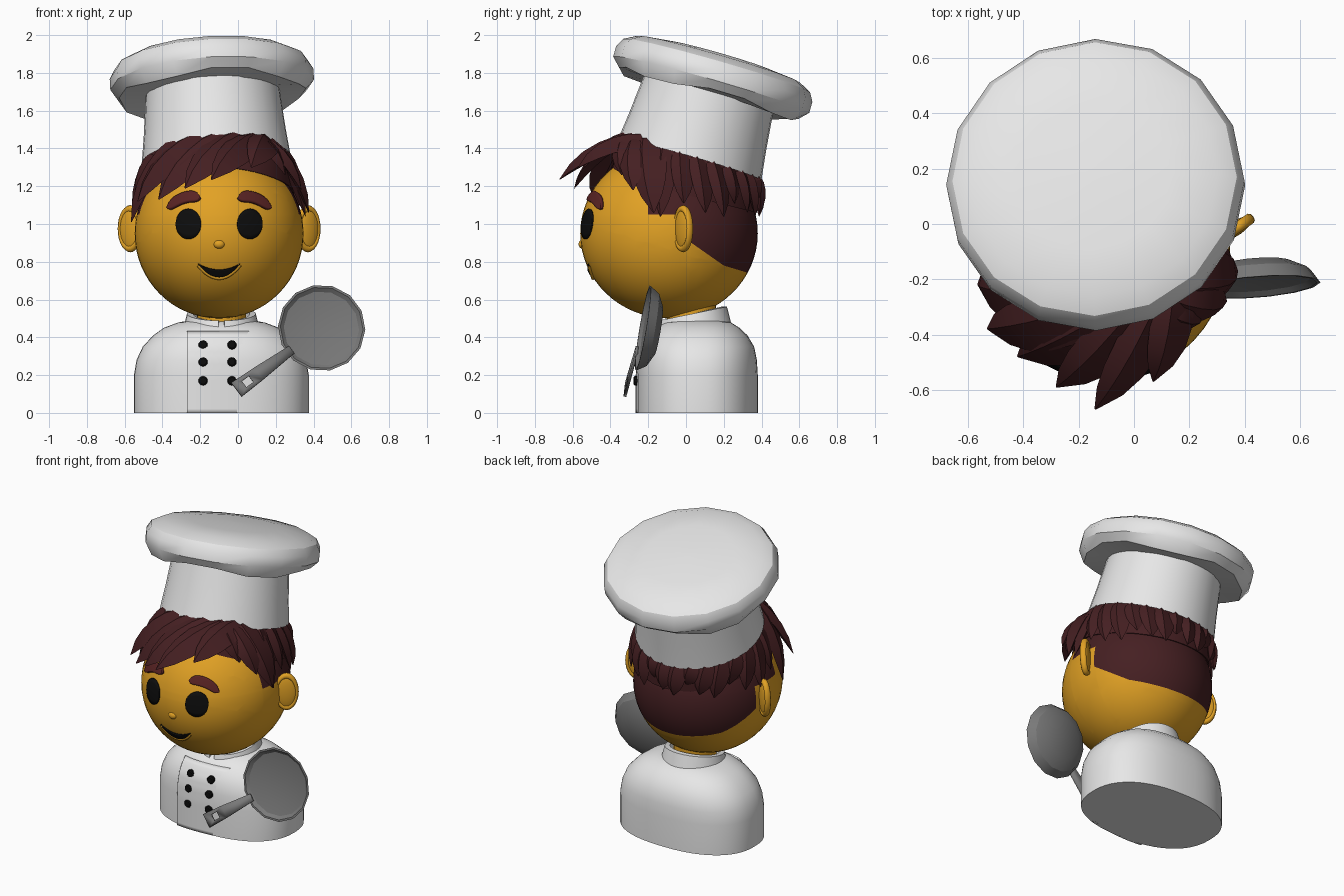
import bpy, bmesh
from math import sin, cos, pi, radians, sqrt, copysign
from mathutils import Vector, Matrix

if "Cube" in bpy.data.objects:
    bpy.data.objects.remove(bpy.data.objects["Cube"])


def material(name, rgb):
    m = bpy.data.materials.new(name)
    m.use_nodes = True
    m.diffuse_color = (*rgb, 1)
    m.node_tree.nodes["Principled BSDF"].inputs["Base Color"].default_value = (*rgb, 1)
    return m


SKIN = material("golden skin", (0.76, 0.36, 0.018))
WHITE = material("white cloth", (0.8, 0.8, 0.8))
HAIR = material("dark brown hair", (0.06, 0.014, 0.016))
BROW = material("red brown brow", (0.1, 0.017, 0.017))
BLACK = material("black", (0.004, 0.004, 0.004))
STEEL = material("grey metal", (0.19, 0.19, 0.19))


def finish(name, bm, mats, angle=35, matrix=None, solid=0):
    bmesh.ops.remove_doubles(bm, verts=bm.verts, dist=0.0001)
    bmesh.ops.recalc_face_normals(bm, faces=bm.faces)
    me = bpy.data.meshes.new(name)
    bm.to_mesh(me)
    bm.free()
    for m in mats:
        me.materials.append(m)
    me.shade_smooth()
    me.set_sharp_from_angle(angle=radians(angle))
    ob = bpy.data.objects.new(name, me)
    bpy.context.collection.objects.link(ob)
    if matrix:
        ob.matrix_world = matrix
    if solid:
        mod = ob.modifiers.new("thickness", "SOLIDIFY")
        mod.thickness, mod.offset = solid, 0
    return ob


def loft(bm, rings, closed=True, caps=True):
    rows = [[bm.verts.new(p) for p in r] for r in rings]
    n = len(rows[0])
    for a, b in zip(rows, rows[1:]):
        for i in range(n if closed else n - 1):
            j = (i + 1) % n
            bm.faces.new((a[i], a[j], b[j], b[i]))
    if caps:
        bm.faces.new(rows[0])
        bm.faces.new(rows[-1])


def lathe(name, profile, sides, mat, matrix, angle=35, caps=False):
    bm = bmesh.new()
    loft(bm, [[(r * sin(2 * pi * i / sides), -r * cos(2 * pi * i / sides), h)
               for i in range(sides)] for r, h in profile], caps=caps)
    return finish(name, bm, [mat], angle, matrix)


def ball(name, centre, size, mat, turn=0):
    bm = bmesh.new()
    bmesh.ops.create_uvsphere(bm, u_segments=20, v_segments=14, radius=1)
    mx = Matrix.Translation(centre) @ Matrix.Rotation(turn, 4, "Z") @ Matrix.Diagonal((*size, 1))
    return finish(name, bm, [mat], 60, mx)


# Head, with the cropped hair cut into its surface
HC, HR = Vector((-0.1, -0.09, 0.95)), Vector((0.447, 0.47, 0.45))
bm = bmesh.new()
bmesh.ops.create_uvsphere(bm, u_segments=48, v_segments=32, radius=1)
bmesh.ops.transform(bm, verts=bm.verts, matrix=Matrix.Translation(HC) @ Matrix.Diagonal((*HR, 1)))
for co, no in [((0, 0, 0.92), (0, 0.7, 1)), ((0, 0, 0.84), (0, 0.3, 1)), ((0, 0.02, 0), (0, 1, 0)),
               ((0, -0.2, 0), (0, 1, 0)), ((0, 0, 1.05), (0, 0, 1)), ((0, 0, 1.3), (0, 0, 1))]:
    bmesh.ops.bisect_plane(bm, geom=bm.verts[:] + bm.edges[:] + bm.faces[:], plane_co=co, plane_no=no)
for f in bm.faces:
    c = f.calc_center_median()
    nape = c.y > 0.02 and c.z > max(0.92 - 0.7 * c.y, 0.84 - 0.3 * c.y)
    f.material_index = int(nape or (c.y > -0.2 and c.z > 1.05) or c.z > 1.3)
finish("head", bm, [SKIN, HAIR], 60)


def head_y(x, z):
    d = 1 - ((x - HC.x) / HR.x) ** 2 - ((z - HC.z) / HR.z) ** 2
    return HC.y - HR.y * sqrt(max(d, 0))


# Thin sheets that follow a curved surface between a lower and an upper edge
def patch(name, x0, x1, low, high, surf, off, thick, mat, cols=16, rows=6):
    bm = bmesh.new()
    grid = []
    for i in range(cols + 1):
        t = (1 - cos(pi * i / cols)) / 2
        x = x0 + (x1 - x0) * t
        zs = [low(x, t) + (high(x, t) - low(x, t)) * j / rows for j in range(rows + 1)]
        grid.append([(x, surf(x, z) - off(t), z) for z in zs])
    loft(bm, grid, closed=False, caps=False)
    return finish(name, bm, [mat], 60, solid=thick)


def brow_mid(x):
    return 1.144 - 3.5 * (abs(x + 0.1) - 0.14) ** 2


def oval(t):
    return 0.08 * sqrt(max(1 - (2 * t - 1) ** 2, 0))


def brow_half(t):
    return 0.027 * (1 - (2 * t - 1) ** 6)


for side, s in (("left", 1), ("right", -1)):
    ex = -0.1 + 0.162 * s
    patch(side + "_eye", ex - 0.066, ex + 0.066, lambda x, t: 1 - oval(t), lambda x, t: 1 + oval(t),
          head_y, lambda t: 0.005, 0.009, BLACK)
    bx = -0.1 + 0.185 * s
    patch(side + "_eyebrow", bx - 0.088, bx + 0.088, lambda x, t: brow_mid(x) - brow_half(t),
          lambda x, t: brow_mid(x) + brow_half(t), head_y, lambda t: 0.008, 0.024, BROW)
    # Ear: flattened oval with a raised rim
    at = Vector((-0.1 + 0.47 * s, -0.015, 0.975))
    ball(side + "_ear", at, (0.068, 0.026, 0.115), SKIN, 0.6 * s)
    bpy.ops.mesh.primitive_torus_add(major_segments=28, minor_segments=8, major_radius=0.105, minor_radius=0.02)
    rim = bpy.context.object
    rim.name = side + "_ear_rim"
    rim.matrix_world = (Matrix.Translation(at) @ Matrix.Rotation(0.6 * s, 4, "Z")
                        @ Matrix.Diagonal((0.6, 1, 1, 1)) @ Matrix.Rotation(pi / 2, 4, "X"))
    rim.data.materials.append(SKIN)
    rim.data.shade_smooth()
ball("nose", (-0.1, -0.547, 0.893), (0.03, 0.022, 0.024), SKIN)


# Smiling mouth and the lip around it
def lip_top(x, t=0):
    return 0.757 + 2.6 * (x + 0.1) ** 2


def lip_low(x, t=0):
    return 0.72 + 5.6 * (x + 0.1) ** 2


MW = 0.111
patch("mouth", -0.1 - MW, -0.1 + MW, lip_low, lip_top, head_y, lambda t: 0.004, 0.009, BLACK)
cu = bpy.data.curves.new("lip", "CURVE")
cu.dimensions, cu.bevel_depth, cu.bevel_resolution = "3D", 0.01, 2
sp = cu.splines.new("POLY")
sp.points.add(16)
for i, p in enumerate(sp.points):
    x = -0.1 + MW * (i / 8 - 1)
    z = lip_low(x) - 0.006
    p.co = (x, head_y(x, z) - 0.002, z, 1)
cu.materials.append(SKIN)
bpy.context.collection.objects.link(bpy.data.objects.new("lip", cu))

# Hat: leaning band and a sixteen-sided puffed crown
HAT = (Matrix.Translation((-0.14, 0.15, 1.795)) @ Matrix.Rotation(radians(-16), 4, "X")
       @ Matrix.Rotation(radians(-3), 4, "Y"))
lathe("hat_band", [(0.36, -0.44), (0.395, -0.475), (0.376, -0.32), (0.355, -0.1)], 32, WHITE, HAT)
bm = bmesh.new()
crown = [(0.33, -0.115), (0.495, -0.12), (0.54, -0.06), (0.54, 0), (0.515, 0.045), (0.45, 0.08),
         (0.28, 0.1), (0.03, 0.108)]
loft(bm, [[(r * sin(pi * i / 8), -r * cos(pi * i / 8), h + (0.014 * (-1) ** (i // 2) if k == 1 else 0))
           for i in range(16)] for k, (r, h) in enumerate(crown)])
finish("hat_crown", bm, [WHITE], 32, HAT)


# Hair: filler under the hat, then faceted locks
def hat_rim(az, r=0.37, h=-0.455):
    return HAT @ Vector((r * sin(az), -r * cos(az), h))


def on_head(az, z, scale=1.0):
    k = sqrt(max(1 - ((z - HC.z) / HR.z) ** 2, 0)) * scale
    return Vector((HC.x + HR.x * k * sin(az), HC.y - HR.y * k * cos(az), z))


bm = bmesh.new()
turns = [2 * pi * i / 32 for i in range(32)]
loft(bm, [[hat_rim(a) for a in turns],
          [hat_rim(a, 0.385, -0.51) for a in turns],
          [on_head(a, 1.18 + 0.12 * cos(a), 1.02) for a in turns]])
finish("hair_filler", bm, [HAIR], 20)


def lock(bm, start, tip, width, thick=0.035, lift=0.08):
    mid = (start + tip) / 2
    mid += (mid - HC).normalized() * lift
    rings = []
    for i, w in enumerate((0.8, 1, 1, 0.9, 0.6, 0.04)):
        t = i / 5
        p = start * (1 - t) ** 2 + mid * 2 * t * (1 - t) + tip * t * t
        tan = ((mid - start) * (1 - t) + (tip - mid) * t).normalized()
        across = tan.cross(p - HC).normalized()
        out = across.cross(tan).normalized()
        rings.append([p + across * width * w, p + out * thick * w + across * width * w * 0.3,
                      p - across * width * w, p - out * thick * w])
    loft(bm, rings)


bm = bmesh.new()
fringe = [(46, 0.07, -0.57, 1.3, 0.085), (36, -0.14, -0.67, 1.235, 0.09), (20, -0.28, -0.59, 1.19, 0.1),
          (5, -0.42, -0.48, 1.13, 0.11), (-13, -0.53, -0.38, 1.12, 0.11), (-35, -0.565, -0.22, 1.01, 0.11),
          (32, 0.25, -0.34, 1.26, 0.08), (40, 0.335, -0.28, 1.18, 0.085), (50, 0.375, -0.17, 1.06, 0.095)]
for az, x, y, z, w in fringe:
    lock(bm, hat_rim(radians(az)), Vector((x, y, z)), w)
# Hanging locks around the sides and back
for i in range(17):
    a = radians(68 + 14 * i)
    z = (1.04, 1.11, 1.06)[i % 3]
    lock(bm, hat_rim(a, 0.365, -0.47), on_head(a + radians(18) * sin(a), z, 1.05), 0.062, 0.03, 0.03)
finish("hair_locks", bm, [HAIR], 20)

# Jacket body: rounded shoulders over an oval footprint
BX, BY, EXP = -0.088, 0.06, 2.35
TORSO = [(0, 1, 1), (0.2, 1, 1), (0.28, 0.97, 0.985), (0.35, 0.9, 0.94), (0.41, 0.78, 0.83),
         (0.45, 0.66, 0.7), (0.478, 0.5, 0.56), (0.49, 0.36, 0.42)]


def power(c):
    return copysign(abs(c) ** (2 / EXP), c)


bm = bmesh.new()
loft(bm, [[(BX + 0.463 * sx * power(sin(2 * pi * i / 48)), BY - 0.32 * sy * power(cos(2 * pi * i / 48)), z)
           for i in range(48)] for z, sx, sy in TORSO])
finish("jacket", bm, [WHITE], 50)


def body_y(x, z):
    for (z0, a0, b0), (z1, a1, b1) in zip(TORSO, TORSO[1:]):
        if z <= z1:
            t = (z - z0) / (z1 - z0)
            a, b = a0 + (a1 - a0) * t, b0 + (b1 - b0) * t
            break
    return BY - 0.32 * b * max(1 - abs((x - BX) / (0.463 * a)) ** EXP, 0) ** (1 / EXP)


# Overlapping front that merges into the jacket on its left
patch("jacket_flap", -0.27, 0.15, lambda x, t: 0, lambda x, t: 0.43, body_y,
      lambda t: 0.008 - 0.022 * t, 0.012, WHITE, rows=20)
for col, x in (("right", -0.185), ("left", -0.032)):
    for row, z in (("top", 0.36), ("middle", 0.27), ("bottom", 0.17)):
        mx = Matrix.Translation((x, body_y(x, z) - 0.01, z)) @ Matrix.Rotation(pi / 2, 4, "X")
        lathe(f"button_{row}_{col}", [(0.025, -0.015), (0.025, 0.003), (0.018, 0.009)], 10, BLACK, mx, caps=True)

# Neck and open stand-up collar
lathe("neck", [(0.13, 0.4), (0.13, 0.62)], 24, SKIN, Matrix.Translation((BX, 0.03, 0)), caps=True)
bm = bmesh.new()
rings = []
for i in range(33):
    a = radians(5 + 350 * i / 32)
    rings.append([(BX + r * sin(a), 0.035 - r * cos(a), 0.455 + h - 0.037 * cos(a))
                  for r, h in ((0.205, -0.02), (0.182, 0.07), (0.15, 0.07), (0.16, -0.04))])
loft(bm, rings)
finish("collar", bm, [WHITE])

# Frying pan: shallow dish and a flat handle with a square hole
face = Vector((0.08, -1, 0.17)).normalized()
along = Vector((-0.44, -0.089, -0.32)).normalized()
PAN = Matrix((along, face.cross(along), face)).transposed().to_4x4()
PAN.translation = (0.443, -0.228, 0.45)
lathe("pan_dish", [(0.01, -0.034), (0.12, -0.032), (0.2, -0.018), (0.22, 0), (0.232, 0), (0.2, -0.05),
                   (0.13, -0.085), (0.01, -0.09)], 14, STEEL, PAN, 30, caps=True)
bm = bmesh.new()


def box(u0, u1, w0, w1):
    return [bm.verts.new(p) for p in ((u0, -w0, 0), (u1, -w1, 0), (u1, w1, 0), (u0, w0, 0))]


shaft, end, hole = box(0.2, 0.42, 0.024, 0.04), box(0.42, 0.565, 0.04, 0.046), box(0.468, 0.515, 0.02, 0.02)
bm.faces.new(shaft)
for i in range(4):
    j = (i + 1) % 4
    bm.faces.new((end[i], end[j], hole[j], hole[i]))
finish("pan_handle", bm, [STEEL], 30, PAN, solid=0.015)
